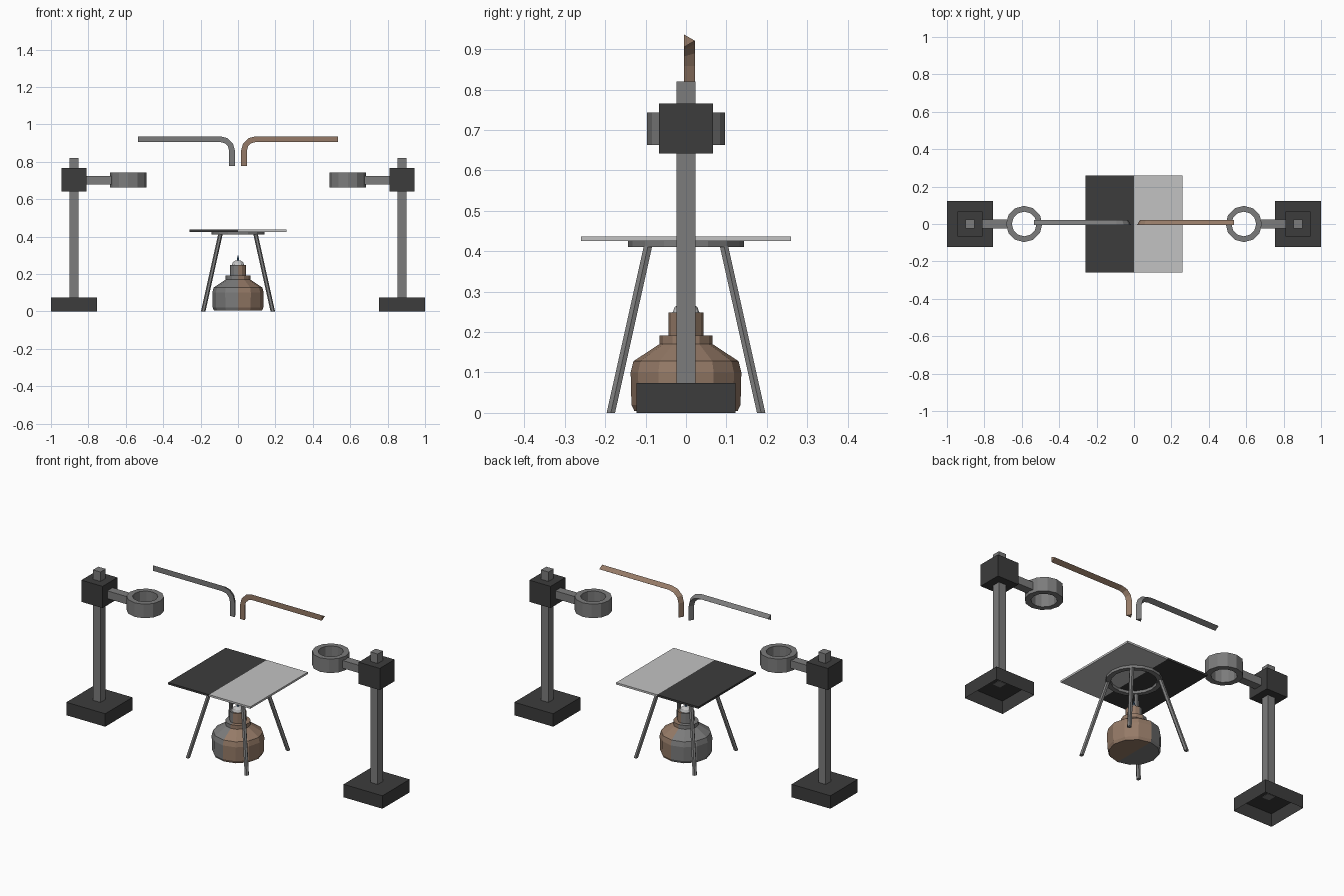
import bpy, bmesh, math
from mathutils import Vector

if "Cube" in bpy.data.objects:
    bpy.data.objects.remove(bpy.data.objects["Cube"])


def material(name, r, g, b):
    m = bpy.data.materials.new(name)
    m.diffuse_color = (r, g, b, 1)
    m.use_nodes = True
    m.node_tree.nodes["Principled BSDF"].inputs["Base Color"].default_value = m.diffuse_color
    return m


DARK = material("dark_iron", 0.045, 0.045, 0.045)
STEEL = material("steel_grey", 0.2, 0.2, 0.2)
BROWN = material("warm_brown", 0.30, 0.195, 0.135)
LIGHT = material("light_grey", 0.54, 0.54, 0.54)
BLUE = material("flame_blue", 0.06, 0.16, 0.30)


def finish(name, bm, mats, rule=None):
    bmesh.ops.remove_doubles(bm, verts=bm.verts, dist=1e-5)
    bmesh.ops.recalc_face_normals(bm, faces=bm.faces)
    if rule:
        for f in bm.faces:
            f.material_index = rule(f.calc_center_median())
    me = bpy.data.meshes.new(name)
    bm.to_mesh(me)
    bm.free()
    for m in mats:
        me.materials.append(m)
    ob = bpy.data.objects.new(name, me)
    bpy.context.collection.objects.link(ob)
    return ob


def box(name, lo, hi, mat, open_bottom=False):
    bm = bmesh.new()
    bmesh.ops.create_cube(bm, size=1)
    for v in bm.verts:
        v.co = Vector([(a + b) / 2 + c * (b - a) for a, b, c in zip(lo, hi, v.co)])
    bm.normal_update()
    if open_bottom:
        down = [f for f in bm.faces if f.normal.z < -0.9]
        outward = [f for f in bm.faces if f not in down]
        bmesh.ops.delete(bm, geom=down, context='FACES_ONLY')
    return finish(name, bm, [mat])


def loft(bm, rings, close=False, caps=True):
    """Bridge equal-length rings of points; close joins last to first."""
    loops = [[bm.verts.new(p) for p in r] for r in rings]
    pairs = list(zip(loops, loops[1:]))
    if close:
        pairs.append((loops[-1], loops[0]))
    n = len(loops[0])
    for a, b in pairs:
        for i in range(n):
            bm.faces.new((a[i], a[(i + 1) % n], b[(i + 1) % n], b[i]))
    if caps and not close:
        bm.faces.new(loops[0])
        bm.faces.new(loops[-1])


def circle(cx, cy, z, r, n):
    return [(cx + r * math.cos(2 * math.pi * i / n),
             cy + r * math.sin(2 * math.pi * i / n), z) for i in range(n)]


def collar(name, cx, z0, z1, r_in, r_out, n, mat):
    bm = bmesh.new()
    loft(bm, [circle(cx, 0, z, r, n) for r, z in
              ((r_out, z0), (r_out, z1), (r_in, z1), (r_in, z0))], close=True)
    finish(name, bm, [mat])


def by_side(c):
    return 0 if c.x < 0 else 1


# Two clamp stands, one per side
for s, side in ((-1, "left"), (1, "right")):
    def span(a, b):
        return min(s * a, s * b), max(s * a, s * b)
    parts = (
        ("stand_base", 0.754, 1.0, 0.123, 0.0, 0.074, DARK, True),
        ("stand_post", 0.8535, 0.9005, 0.0235, 0.072, 0.82, STEEL, False),
        ("stand_clamp", 0.81, 0.944, 0.067, 0.642, 0.766, DARK, False),
        ("stand_arm", 0.674, 0.815, 0.024, 0.68, 0.724, STEEL, False))
    for name, x0, x1, y, z0, z1, mat, hollow in parts:
        a, b = span(x0, x1)
        box(f"{side}_{name}", (a, -y, z0), (b, y, z1), mat, hollow)
    collar(f"{side}_holding_ring", s * 0.587, 0.663, 0.743, 0.066, 0.097, 12, STEEL)

# Bent tubes with a three-sided section
for s, side, mat in ((-1, "left", STEEL), (1, "right", BROWN)):
    R, cx, cz = 0.062, 0.094, 0.859
    path = [(0.534, 0.921, 0, 1)]
    for i in range(4):
        a = math.radians(90 + 30 * i)
        path.append((cx + R * math.cos(a), cz + R * math.sin(a), math.cos(a), math.sin(a)))
    path.append((0.032, 0.778, -1, 0))
    rings = []
    for x, z, nx, nz in path:
        ring = []
        for k in range(3):
            t = 2 * math.pi * k / 3
            o = 0.018 * math.sin(t)
            ring.append((s * (x + nx * o), 0.004 + 0.018 * math.cos(t), z + nz * o))
        rings.append(ring)
    bm = bmesh.new()
    loft(bm, rings)
    finish(f"{side}_bent_tube", bm, [mat])

# Gauze plate in two halves
box("gauze_left", (-0.26, -0.26, 0.426), (0, 0.26, 0.437), DARK)
box("gauze_right", (0, -0.26, 0.426), (0.26, 0.26, 0.437), LIGHT)

# Support ring and four splayed legs
collar("support_ring", 0, 0.411, 0.426, 0.117, 0.143, 16, STEEL)
for sx in (-1, 1):
    for sy in (-1, 1):
        bm = bmesh.new()
        loft(bm, [circle(sx * 0.186, sy * 0.186, 0, 0.012, 6),
                  circle(sx * 0.094, sy * 0.094, 0.413, 0.012, 6)])
        finish(f"{'left' if sx < 0 else 'right'}_{'front' if sy < 0 else 'back'}_leg",
               bm, [STEEL])


# Burner: turned body split in two colours, dome and flame
def lathe(name, profile, n, mats, rule=None):
    bm = bmesh.new()
    loft(bm, [circle(0, 0, z, r, n) for r, z in profile], caps=False)
    bmesh.ops.dissolve_degenerate(bm, edges=bm.edges, dist=1e-5)
    finish(name, bm, mats, rule)


lathe("burner_body", [(0, 0.005), (0.128, 0.005), (0.135, 0.02), (0.137, 0.10),
                      (0.130, 0.128), (0.066, 0.17), (0.066, 0.192), (0.043, 0.192),
                      (0.043, 0.249), (0, 0.249)], 12, [STEEL, BROWN], by_side)
lathe("burner_dome", [(0.033, 0.249), (0.028, 0.262), (0.014, 0.272), (0, 0.274)],
      12, [LIGHT])
lathe("burner_flame", [(0, 0.268), (0.006, 0.272), (0.005, 0.285), (0, 0.305)], 6, [BLUE])
